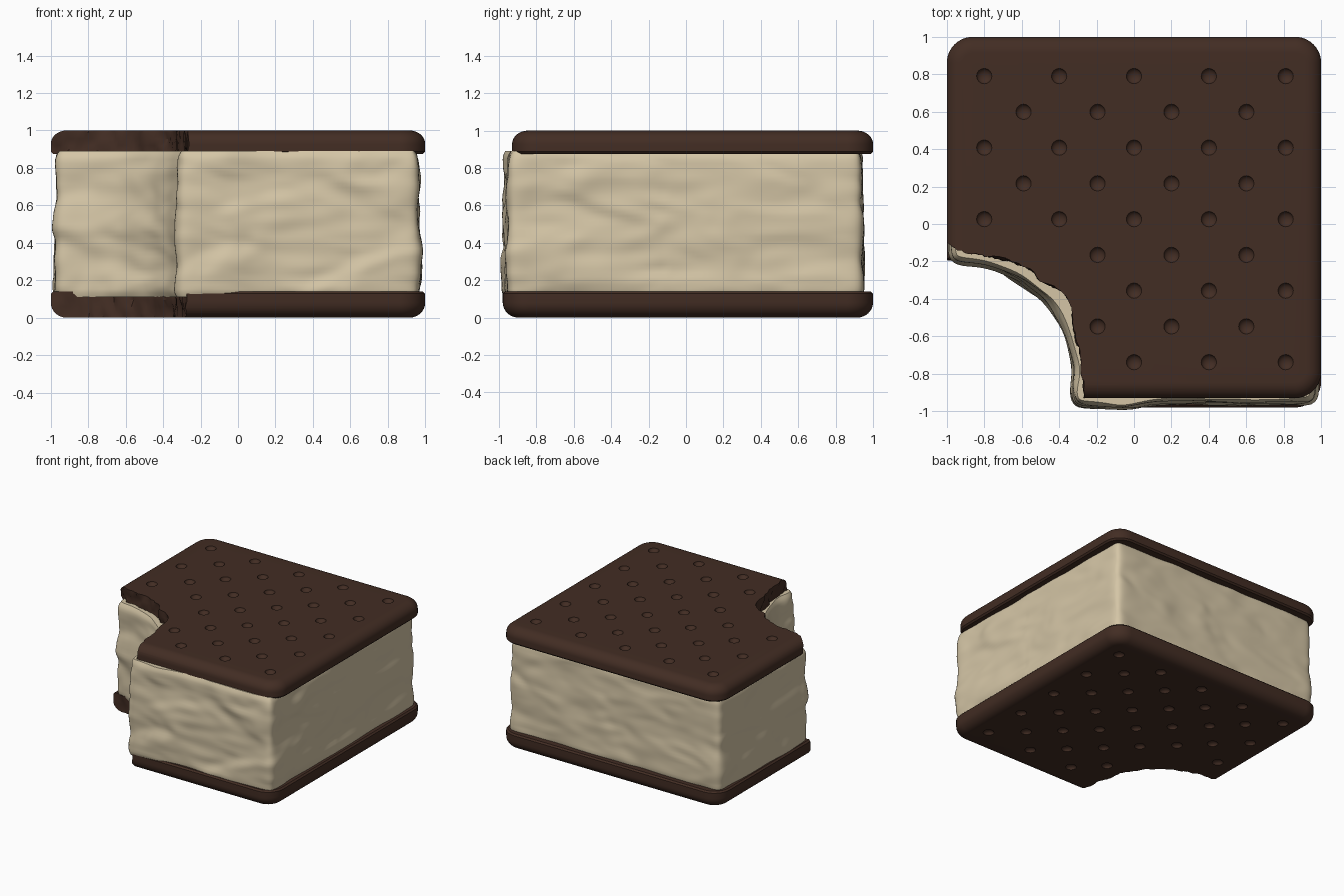
import bpy, bmesh, math
from mathutils import Vector, noise

cube = bpy.data.objects.get("Cube")
if cube:
    bpy.data.objects.remove(cube, do_unlink=True)


def material(name, rgb):
    m = bpy.data.materials.new(name)
    m.use_nodes = True
    m.diffuse_color = (*rgb, 1)
    bsdf = m.node_tree.nodes["Principled BSDF"]
    bsdf.inputs["Base Color"].default_value = (*rgb, 1)
    bsdf.inputs["Roughness"].default_value = 0.8
    return m


wafer_brown = material("wafer brown", (0.055, 0.026, 0.017))
cream_colour = material("vanilla cream", (0.66, 0.56, 0.38))


def finish(bm, name, mat=None):
    bmesh.ops.recalc_face_normals(bm, faces=bm.faces)
    mesh = bpy.data.meshes.new(name)
    bm.to_mesh(mesh)
    bm.free()
    obj = bpy.data.objects.new(name, mesh)
    bpy.context.collection.objects.link(obj)
    if mat:
        mesh.materials.append(mat)
    return obj


def loft(name, rings, mat=None):
    """Skin a stack of closed rings and cap both ends."""
    bm = bmesh.new()
    loops = [[bm.verts.new(p) for p in ring] for ring in rings]
    n = len(loops[0])
    for a, b in zip(loops, loops[1:]):
        for i in range(n):
            j = (i + 1) % n
            bm.faces.new((a[i], a[j], b[j], b[i]))
    bm.faces.new(loops[0])
    bm.faces.new(loops[-1])
    return finish(bm, name, mat)


def rounded_rect(x0, x1, y0, y1, radius, inset, z):
    corners = ((x1, y1, -1, -1), (x0, y1, 1, -1), (x0, y0, 1, 1), (x1, y0, -1, 1))
    ring = []
    for k, (x, y, sx, sy) in enumerate(corners):
        for s in range(11):
            a = math.pi / 2 * (k + s / 10)
            ring.append((x + sx * radius + (radius - inset) * math.cos(a),
                         y + sy * radius + (radius - inset) * math.sin(a), z))
    return ring


def resample(points, step, closed=True):
    pts = [Vector(p) for p in points]
    if closed:
        pts.append(pts[0])
    out = []
    for a, b in zip(pts, pts[1:]):
        n = max(1, round((b - a).length / step))
        out += [a.lerp(b, i / n) for i in range(n)]
    return out if closed else out + [pts[-1]]


def apply_cut(obj, cutter):
    mod = obj.modifiers.new("cut", "BOOLEAN")
    mod.operation = "DIFFERENCE"
    mod.solver = "EXACT"
    mod.object = cutter
    bpy.context.view_layer.objects.active = obj
    bpy.ops.object.modifier_apply(modifier=mod.name)
    bpy.data.objects.remove(cutter, do_unlink=True)


def smooth(obj, degrees):
    bpy.ops.object.select_all(action="DESELECT")
    obj.select_set(True)
    bpy.context.view_layer.objects.active = obj
    bpy.ops.object.shade_smooth_by_angle(angle=math.radians(degrees))


# Bite outlines, from the left side round to the front
top_bite = [(-1, -.09), (-.9, -.15), (-.75, -.17), (-.6, -.22), (-.5, -.3), (-.38, -.36),
            (-.33, -.44), (-.32, -.56), (-.28, -.72), (-.28, -.8), (-.26, -.94)]
cream_bite = [(-.98, -.2), (-.8, -.22), (-.62, -.29), (-.47, -.41), (-.37, -.57),
              (-.315, -.78), (-.34, -.9), (-.32, -.98)]
base_bite = [(-1, -.19), (-.8, -.2), (-.6, -.28), (-.45, -.4), (-.35, -.56),
             (-.3, -.78), (-.28, -.99)]


def bite_cutter(points, seed):
    """Prism with a crumbly wall that varies with height."""
    wall = resample(points, .02, closed=False)
    rings = []
    for k in range(9):
        z = -.06 + k * .035
        ring = []
        for p in wall:
            q = Vector((p.x * 14, p.y * 14, z * 12 + seed))
            d = .016 * noise.noise(q) + .008 * noise.noise(q * 2.7)
            ring.append((p.x + d, p.y + d, z))
        first, last = ring[0], ring[-1]
        ring += [(last[0], -1.3, z), (-1.3, -1.3, z), (-1.3, first[1], z)]
        rings.append(ring)
    return loft("bite_cutter", rings)


def dimple_cutter(height):
    """Staggered rows of small round pits on the outer face."""
    bm = bmesh.new()
    for row in range(9):
        y = .79 - row * .191
        xs = (-.8, -.4, 0, .4, .81) if row % 2 == 0 else (-.59, -.195, .2, .6)
        for x in xs:
            if x < -.3 and y < -.1:
                continue
            made = bmesh.ops.create_uvsphere(bm, u_segments=16, v_segments=10, radius=.042)
            for v in made["verts"]:
                v.co = Vector((v.co.x + x, v.co.y + y, v.co.z * .7 + height + .004))
    return finish(bm, "dimple_cutter")


def wafer(name, thick, front, bite, seed, to_world):
    """Biscuit with its rounded outer rim upwards, then placed by to_world."""
    steps = [(0, .012), (.012, 0), (thick * .42, 0)]
    for i in range(1, 9):
        a = math.pi / 2 * i / 8
        steps.append((thick * (.42 + .58 * math.sin(a)), .085 * (1 - math.cos(a))))
    obj = loft(name, [rounded_rect(-1, 1, front, 1, .14, inset, z) for z, inset in steps],
               wafer_brown)
    apply_cut(obj, dimple_cutter(thick))
    apply_cut(obj, bite_cutter(bite, seed))
    flip, lift = to_world
    bm = bmesh.new()
    bm.from_mesh(obj.data)
    for v in bm.verts:
        v.co.z = v.co.z * flip + lift
    if flip < 0:
        bmesh.ops.reverse_faces(bm, faces=bm.faces)
    bm.to_mesh(obj.data)
    bm.free()
    smooth(obj, 32)


wafer("top_wafer", .125, -.93, top_bite, 3, (1, .875))
wafer("bottom_wafer", .14, -.98, base_bite, 8, (-1, .14))

# Cream block: softened outline, rippled walls
outline = cream_bite + [(-.05, -.98), (.1, -.955), (.97, -.955), (.955, .945), (-.965, .945)]
path = resample(outline, .022)
for _ in range(8):
    path = [(path[i - 1] + path[i] * 2 + path[(i + 1) % len(path)]) / 4 for i in range(len(path))]
normals = []
for i in range(len(path)):
    t = (path[(i + 1) % len(path)] - path[i - 1]).normalized()
    normals.append(Vector((t.y, -t.x)))

layers = 36
rings = []
for k in range(layers + 1):
    f = k / layers
    z = .11 + f * .78
    edge = max(0, abs(f - .5) - .44) / .06
    ring = []
    for p, n in zip(path, normals):
        q = Vector((p.x * 2.2, p.y * 2.2, z * 5))
        warp = Vector((noise.noise(q), noise.noise(q + Vector((9, 4, 2))), 0)) * .6
        ripple = .02 * noise.noise(q + warp) + .009 * noise.noise(q * 2.3 + warp * 2)
        strength = 1.1 if p.y < -.1 else .75
        d = ripple * strength + .012 * (.5 - f) - .018 * edge * edge
        ring.append((p.x + n.x * d, p.y + n.y * d, z))
    rings.append(ring)
cream = loft("cream_filling", rings, cream_colour)
smooth(cream, 50)
